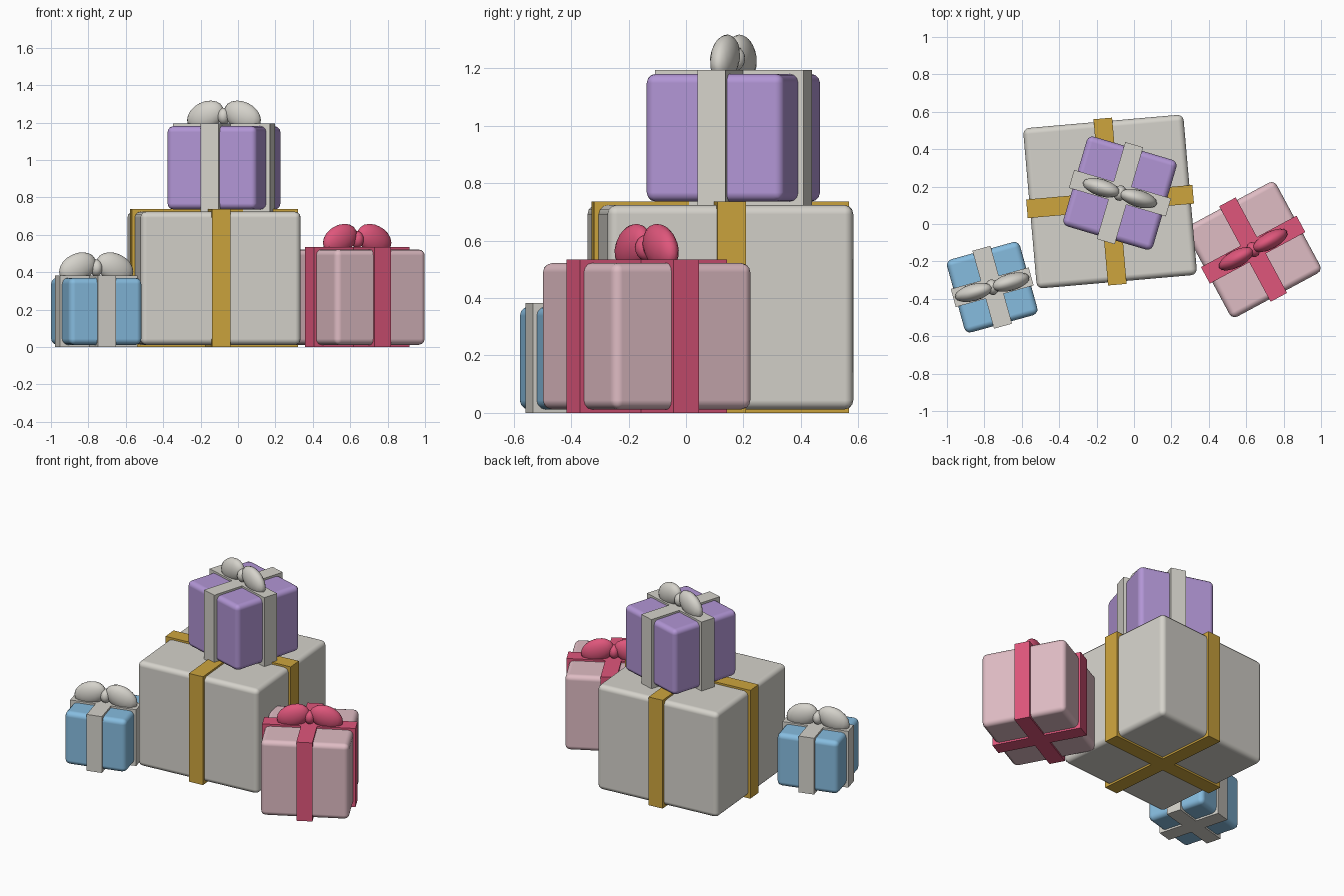
import bpy
import bmesh
from math import radians
from mathutils import Matrix, Vector

cube = bpy.data.objects.get("Cube")
if cube:
    bpy.data.objects.remove(cube, do_unlink=True)


def material(name, rgb):
    mat = bpy.data.materials.new(name)
    mat.use_nodes = True
    color = [c ** 2.2 for c in rgb] + [1]
    mat.diffuse_color = color
    mat.node_tree.nodes["Principled BSDF"].inputs["Base Color"].default_value = color
    return mat


ivory = material("ivory", (.83, .82, .79))
gold = material("gold", (.80, .64, .25))
purple = material("purple", (.69, .58, .83))
blue = material("blue", (.52, .73, .87))
pink = material("pink", (.87, .73, .76))
rose = material("rose", (.87, .34, .48))


def add_object(name, bm, mat, place, smooth_angle=None):
    bmesh.ops.recalc_face_normals(bm, faces=bm.faces)
    mesh = bpy.data.meshes.new(name)
    bm.to_mesh(mesh)
    bm.free()
    mesh.materials.append(mat)
    obj = bpy.data.objects.new(name, mesh)
    obj.matrix_world = place
    bpy.context.collection.objects.link(obj)
    if smooth_angle:
        bpy.ops.object.select_all(action='DESELECT')
        obj.select_set(True)
        bpy.context.view_layer.objects.active = obj
        bpy.ops.object.shade_smooth_by_angle(angle=radians(smooth_angle))
    return obj


def rounded_box(name, side, low, high, mat, place):
    bm = bmesh.new()
    shape = Matrix.Translation((0, 0, (low + high) / 2)) @ Matrix.Diagonal((side, side, high - low, 1))
    bmesh.ops.create_cube(bm, size=1, matrix=shape)
    obj = add_object(name, bm, mat, place, 50)
    bevel = obj.modifiers.new("rounded_edges", 'BEVEL')
    bevel.width = .032
    bevel.segments = 3
    bevel.harden_normals = True


def ribbon_cross(name, reach, half, height, mat, place):
    # Plus-shaped outline extruded upwards wraps all six sides
    bm = bmesh.new()
    verts = []
    for k in range(4):
        turn = Matrix.Rotation(radians(90 * k), 3, 'Z')
        for x, y in ((reach, -half), (reach, half), (half, half)):
            verts.append(bm.verts.new(turn @ Vector((x, y, 0))))
    base = bm.faces.new(verts)
    top = bmesh.ops.extrude_face_region(bm, geom=[base], use_keep_orig=True)
    bmesh.ops.translate(bm, vec=(0, 0, height),
                        verts=[v for v in top["geom"] if isinstance(v, bmesh.types.BMVert)])
    add_object(name, bm, mat, place)


def ellipsoid(name, centre, radii, tilt, mat, place):
    bm = bmesh.new()
    shape = (Matrix.Translation(centre) @ Matrix.Rotation(radians(tilt), 4, 'Y')
             @ Matrix.Diagonal((*radii, 1)))
    bmesh.ops.create_uvsphere(bm, u_segments=16, v_segments=10, radius=1, matrix=shape)
    add_object(name, bm, mat, place, 60)


def present(name, centre, turn, side, reach, height, box_mat, ribbon_mat, bow=True):
    place = Matrix.Translation(centre) @ Matrix.Rotation(radians(turn), 4, 'Z')
    rounded_box(name + "_box", side, .012, height - .013, box_mat, place)
    ribbon_cross(name + "_ribbon", reach, .05, height, ribbon_mat, place)
    if bow:
        # Two drooping loops and a knot
        for label, s in (("left", 1), ("right", -1)):
            ellipsoid(f"{name}_bow_loop_{label}", (s * .103, 0, height + .042),
                      (.108, .046, .075), s * 25, ribbon_mat, place)
        ellipsoid(name + "_bow_knot", (0, 0, height + .04),
                  (.034, .042, .045), 0, ribbon_mat, place)


present("large_present", (-.128, .12, 0), 5, .86, .446, .737, ivory, gold, bow=False)
present("top_present", (-.075, .165, .724), -16.4, .50, .27, .47, purple, ivory)
present("right_present", (.637, -.137, 0), 28.3, .55, .29, .535, pink, rose)
present("left_present", (-.758, -.338, 0), 15.5, .405, .216, .383, blue, ivory)
